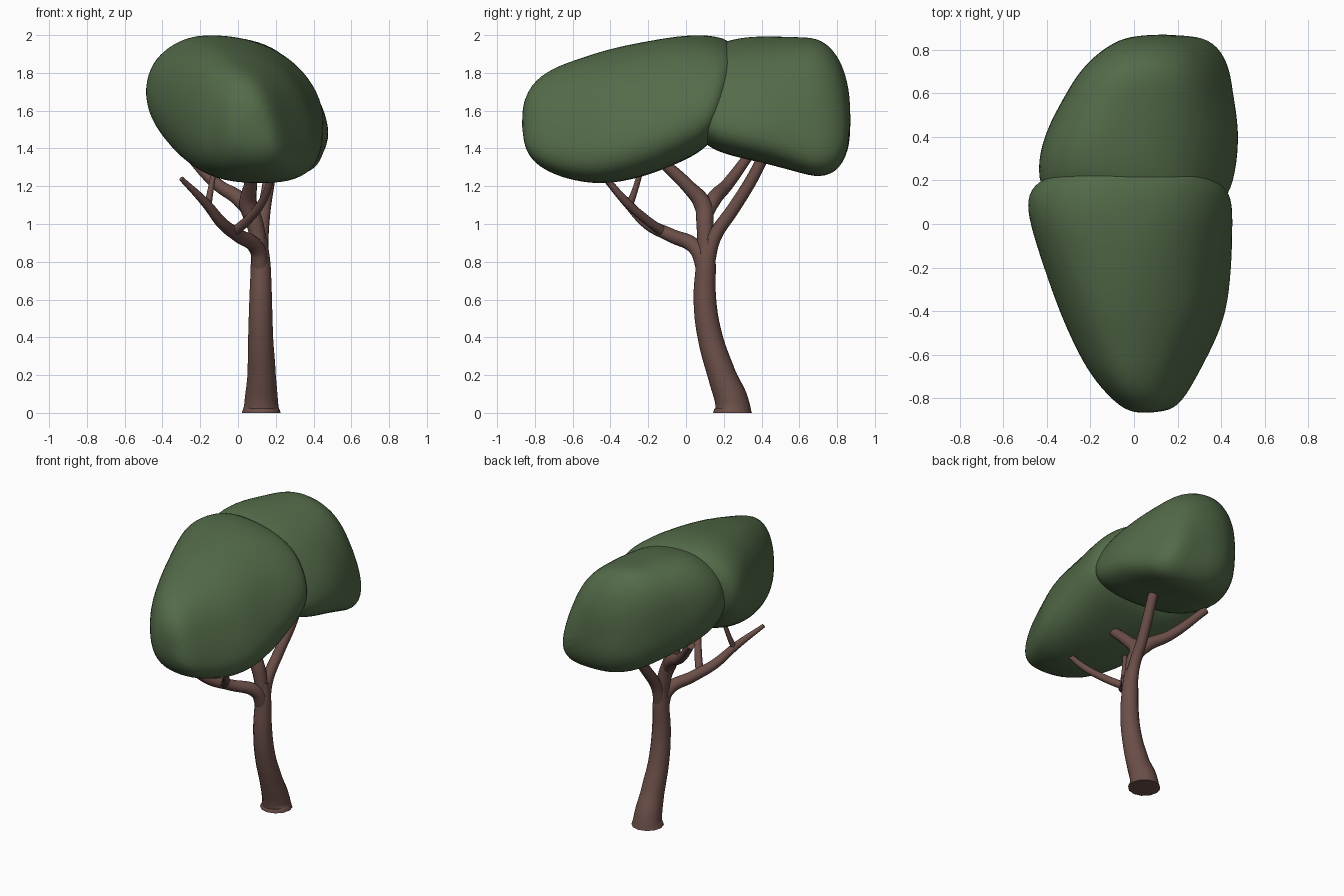
import bpy, bmesh, math
from mathutils import Vector, noise

cube = bpy.data.objects.get("Cube")
if cube:
    bpy.data.objects.remove(cube)


def make_material(name, rgb):
    mat = bpy.data.materials.new(name)
    mat.use_nodes = True
    mat.diffuse_color = (*rgb, 1)
    mat.node_tree.nodes["Principled BSDF"].inputs["Base Color"].default_value = (*rgb, 1)
    return mat


LEAF = make_material("leaf green", (0.088, 0.148, 0.067))
BARK = make_material("bark brown", (0.15, 0.078, 0.066))


def add_object(name, mesh, mat):
    mesh.materials.clear()
    mesh.materials.append(mat)
    obj = bpy.data.objects.new(name, mesh)
    bpy.context.collection.objects.link(obj)
    for poly in mesh.polygons:
        poly.use_smooth = True
    return obj


def limb(name, points):
    """Tapered tube through (x, y, z, radius) points."""
    curve = bpy.data.curves.new(name, "CURVE")
    curve.dimensions = "3D"
    curve.bevel_depth = 1
    curve.bevel_resolution = 4
    curve.resolution_u = 8
    curve.use_fill_caps = True
    spline = curve.splines.new("BEZIER")
    spline.bezier_points.add(len(points) - 1)
    for bp, (x, y, z, r) in zip(spline.bezier_points, points):
        bp.co = (x, y, z)
        bp.radius = r
        bp.handle_left_type = bp.handle_right_type = "AUTO"
    temp = bpy.data.objects.new(name + " path", curve)
    bpy.context.collection.objects.link(temp)
    graph = bpy.context.evaluated_depsgraph_get()
    mesh = bpy.data.meshes.new_from_object(temp.evaluated_get(graph))
    bpy.data.objects.remove(temp)
    obj = add_object(name, mesh, BARK)
    bpy.context.view_layer.objects.active = obj
    obj.select_set(True)
    bpy.ops.object.shade_smooth_by_angle(angle=math.radians(50))
    obj.select_set(False)


def power(v, e):
    return math.copysign(abs(v) ** e, v)


def foliage(name, rows, lean, slant, seed, sides=16):
    """Rounded sections along y, each (y, x min, x max, z min, z max).
    The left (+x) side leans outward and down, the right side stays upright."""
    bm = bmesh.new()
    rings = []
    for y, x0, x1, z0, z1 in rows:
        ring = []
        for i in range(sides):
            a = math.tau * i / sides
            shift = lean * (0.5 + 0.5 * math.cos(a))
            x = (x0 + x1) / 2 + (x1 - x0) / 2 * 1.03 * power(math.cos(a + shift), 0.82)
            z = (z0 + z1) / 2 + (z1 - z0) / 2 * 1.03 * power(math.sin(a), 0.82)
            # The hidden inner end is tilted where the masses meet
            tilt = slant * math.sin(a) * max(0, 1 - abs(y - 0.2) / 0.25)
            p = Vector((x, y + tilt, z))
            lump = noise.noise_vector(p * 3 + Vector((seed, 0, 0))) * 0.025
            ring.append(bm.verts.new(p + lump))
        rings.append(ring)
    for a, b in zip(rings, rings[1:]):
        for i in range(sides):
            j = (i + 1) % sides
            bm.faces.new((a[i], a[j], b[j], b[i]))
    bm.faces.new(rings[0])
    bm.faces.new(rings[-1])
    bmesh.ops.recalc_face_normals(bm, faces=bm.faces)
    mesh = bpy.data.meshes.new(name)
    bm.to_mesh(mesh)
    bm.free()
    obj = add_object(name, mesh, LEAF)
    sub = obj.modifiers.new("soften", "SUBSURF")
    sub.levels = sub.render_levels = 2


# Trunk, flared at the foot and bowed forward
limb("trunk", [(.123, .247, 0, .103), (.123, .247, .035, .091), (.125, .19, .2, .075),
               (.12, .128, .4, .066), (.12, .1, .6, .06), (.12, .105, .78, .053),
               (.115, .11, .92, .04)])

# Long front bough and its two side shoots
limb("front_bough", [(.12, .1, .76, .045), (.1, .055, .87, .042), (0, -.08, .94, .036),
                     (-.08, -.2, 1.0, .032), (-.17, -.31, 1.11, .025), (-.3, -.43, 1.24, .013)])
limb("front_bough_shoot", [(-.16, -.3, 1.1, .02), (-.145, -.27, 1.18, .016),
                           (-.12, -.23, 1.32, .013)])
limb("front_bough_fork", [(-.03, -.11, .95, .026), (.06, -.22, 1.03, .024),
                          (.13, -.32, 1.12, .022), (.18, -.43, 1.25, .016)])

# Middle bough splitting toward front and back
limb("middle_bough", [(.115, .1, .86, .04), (.09, .1, 1.0, .045), (.055, .09, 1.1, .048),
                      (.065, .01, 1.2, .036), (.085, -.15, 1.35, .028)])
limb("middle_bough_fork", [(.08, .1, 1.02, .03), (.02, .14, 1.12, .042),
                           (-.11, .22, 1.21, .033), (-.29, .36, 1.4, .025)])

# Back bough
limb("back_bough", [(.12, .105, .78, .045), (.125, .15, .93, .037), (.14, .25, 1.08, .034),
                    (.165, .35, 1.24, .032), (.18, .43, 1.4, .03)])

# Foliage masses
foliage("front_foliage", [
    (-.87, .0, .16, 1.43, 1.62), (-.82, -.09, .23, 1.33, 1.75),
    (-.7, -.2, .29, 1.26, 1.82), (-.55, -.28, .36, 1.22, 1.87),
    (-.4, -.34, .42, 1.21, 1.92), (-.2, -.41, .44, 1.25, 1.97),
    (0, -.47, .45, 1.34, 2.0), (.12, -.48, .45, 1.4, 1.99),
    (.2, -.44, .42, 1.47, 1.96), (.25, -.3, .3, 1.6, 1.85)], .46, .05, 3)
foliage("back_foliage", [
    (.06, -.25, .3, 1.55, 1.85), (.1, -.4, .43, 1.42, 1.95),
    (.25, -.45, .47, 1.36, 1.99), (.42, -.42, .48, 1.32, 2.0),
    (.6, -.32, .45, 1.27, 2.0), (.72, -.25, .43, 1.24, 1.99),
    (.82, -.13, .38, 1.28, 1.86), (.865, .0, .3, 1.42, 1.65)], .56, .04, 8)
